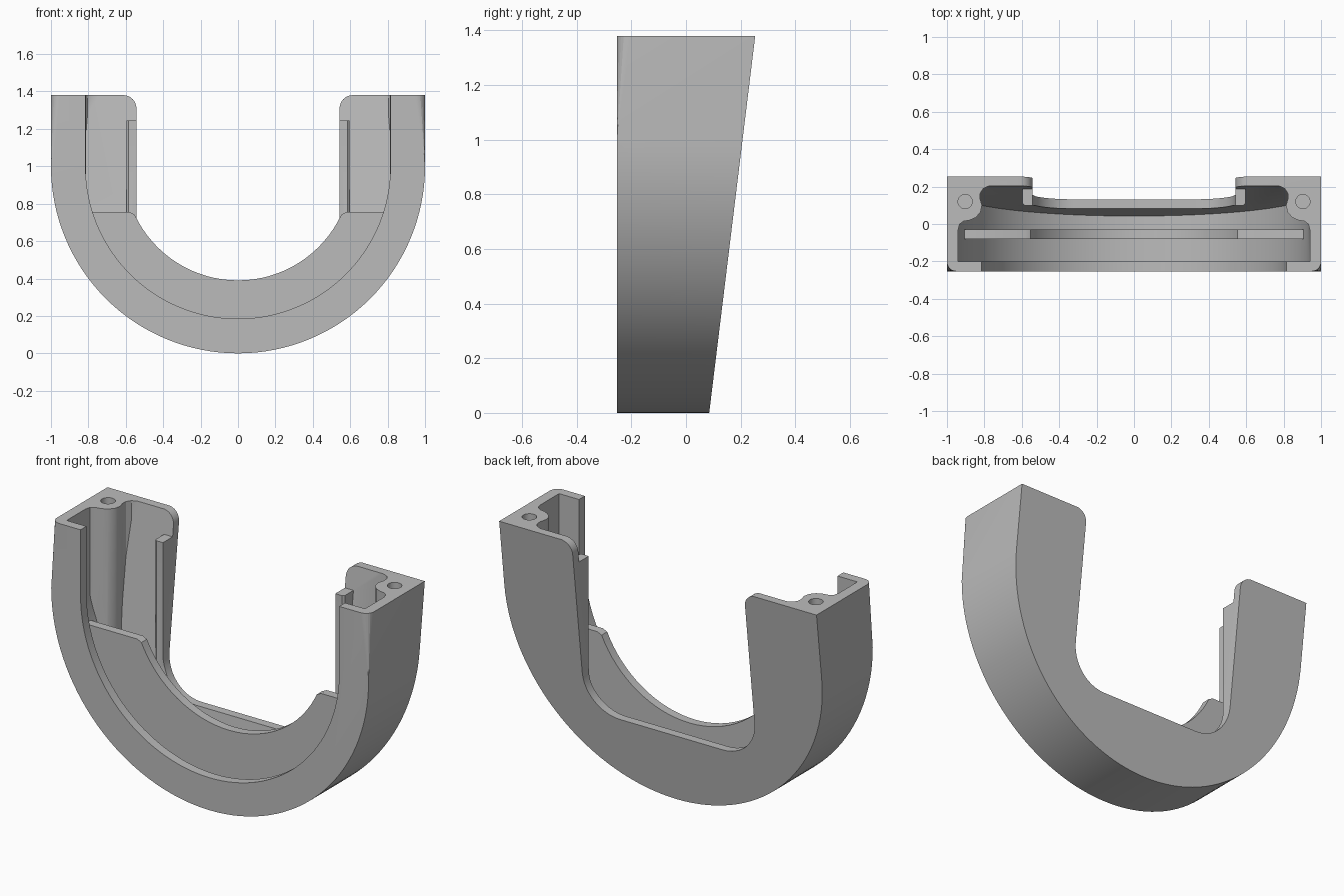
import bpy
import bmesh
from math import sin, cos, pi, radians

if "Cube" in bpy.data.objects:
    bpy.data.objects.remove(bpy.data.objects["Cube"], do_unlink=True)

FRONT, TOP, OVER = -0.253, 1.38, 1.6
WALL, HALF_GAP = 0.06, 0.543

grey = bpy.data.materials.new("light grey")
grey.use_nodes = True
grey.diffuse_color = (0.5, 0.5, 0.5, 1)
grey.node_tree.nodes["Principled BSDF"].inputs["Base Color"].default_value = (0.5, 0.5, 0.5, 1)


def back(z):
    """Depth of the leaning rear face at height z."""
    return 0.085 + 0.122 * z


def arc(cx, cz, r, start, end, n):
    """Points on an arc, angles in degrees."""
    angles = [radians(start + (end - start) * i / n) for i in range(n + 1)]
    return [(cx + r * cos(a), cz + r * sin(a)) for a in angles]


def u_shape(r, top):
    """Closed U outline with a half-round bottom centred at z = 1."""
    return [(-r, top)] + arc(0, 1, r, 180, 360, 64) + [(r, top)]


def prism(name, outline, near, far, fillet=0):
    """Loft an outline between the point maps near and far."""
    bm = bmesh.new()
    a = [bm.verts.new(near(*p)) for p in outline]
    b = [bm.verts.new(far(*p)) for p in outline]
    bm.faces.new(a)
    bm.faces.new(b)
    for i in range(len(a)):
        j = (i + 1) % len(a)
        bm.faces.new((a[i], a[j], b[j], b[i]))
    if fillet:
        rim = [e for e in bm.edges if all(v in a for v in e.verts)
               and min(v.co.z for v in e.verts) < TOP - 0.01]
        bmesh.ops.bevel(bm, geom=rim, offset=fillet, segments=6,
                        profile=0.5, affect='EDGES')
    bmesh.ops.recalc_face_normals(bm, faces=bm.faces)
    mesh = bpy.data.meshes.new(name)
    bm.to_mesh(mesh)
    bm.free()
    mesh.materials.append(grey)
    obj = bpy.data.objects.new(name, mesh)
    bpy.context.collection.objects.link(obj)
    return obj


def slab(name, outline, y0, y1):
    return prism(name, outline, lambda x, z: (x, y0, z), lambda x, z: (x, y1, z))


def column(name, outline, z0, z1):
    return prism(name, outline, lambda x, y: (x, y, z0), lambda x, y: (x, y, z1))


def subtract(target, tool):
    """Cut tool out of target and discard it."""
    mod = target.modifiers.new("cut", 'BOOLEAN')
    mod.operation, mod.solver, mod.object = 'DIFFERENCE', 'EXACT', tool
    bpy.context.view_layer.objects.active = target
    bpy.ops.object.modifier_apply(modifier=mod.name)
    bpy.data.objects.remove(tool, do_unlink=True)


# Outer shell with rounded front rim and leaning back
shell = prism("u_housing", u_shape(1.0, TOP),
              lambda x, z: (x, FRONT, z), lambda x, z: (x, back(z), z), fillet=0.05)

# Inner cavity, from which the internal features are kept back
cavity = prism("cavity", u_shape(1 - WALL, OVER),
               lambda x, z: (x, -0.2, z), lambda x, z: (x, back(z) - 0.05, z))

# Crescent plate across the middle
crescent = [(-1.1, 0.755), (-0.58, 0.755)] + arc(0, 1, 0.61, 205, 335, 32)
crescent += [(0.58, 0.755), (1.1, 0.755), (1.1, -0.1), (-1.1, -0.1)]
subtract(cavity, slab("middle_plate", crescent, -0.08, -0.03))

# Screw bosses and inner lips on both arms
boss = [(1.1, -0.03), (0.94, -0.03), (0.932, 0), (0.91, 0.015), (0.88, 0.02),
        (0.845, 0.035), (0.82, 0.065), (0.813, 0.1), (0.823, 0.135),
        (0.822, 0.165), (0.805, 0.19), (0.77, 0.206), (0.77, 0.4), (1.1, 0.4)]
lip = [(0.48, 0.1), (0.585, 0.1), (0.597, 0.112), (0.597, 0.4), (0.48, 0.4)]
for side in (-1, 1):
    subtract(cavity, column("boss", [(side * x, y) for x, y in boss], 0.2, 1.8))
    subtract(cavity, column("lip", [(side * x, y) for x, y in lip], 0.45, 1.245))

subtract(shell, cavity)

# Front opening
subtract(shell, slab("front_opening", u_shape(0.815, OVER), -0.4, -0.15))

# Rear opening: flat bottom, rounded corners, rounded arm tips
r, tip, floor = 0.22, 0.07, 0.385
right = arc(HALF_GAP - r, floor + r, r, 270, 360, 12)
right += arc(HALF_GAP + tip, TOP - tip, tip, 180, 90, 8)[:-1]
right += [(HALF_GAP + tip, TOP + 0.001), (HALF_GAP + tip, OVER)]
left = [(-x, z) for x, z in reversed(right)]
subtract(shell, slab("rear_opening", right + left, 0.0, 0.5))

# Screw holes in the arm ends
for side in (-1, 1):
    subtract(shell, column("screw_hole", arc(side * 0.903, 0.12, 0.038, 0, 348.75, 31), 1.1, 1.6))

bpy.ops.object.select_all(action='DESELECT')
shell.select_set(True)
bpy.context.view_layer.objects.active = shell
bpy.ops.object.shade_smooth_by_angle(angle=radians(30))
